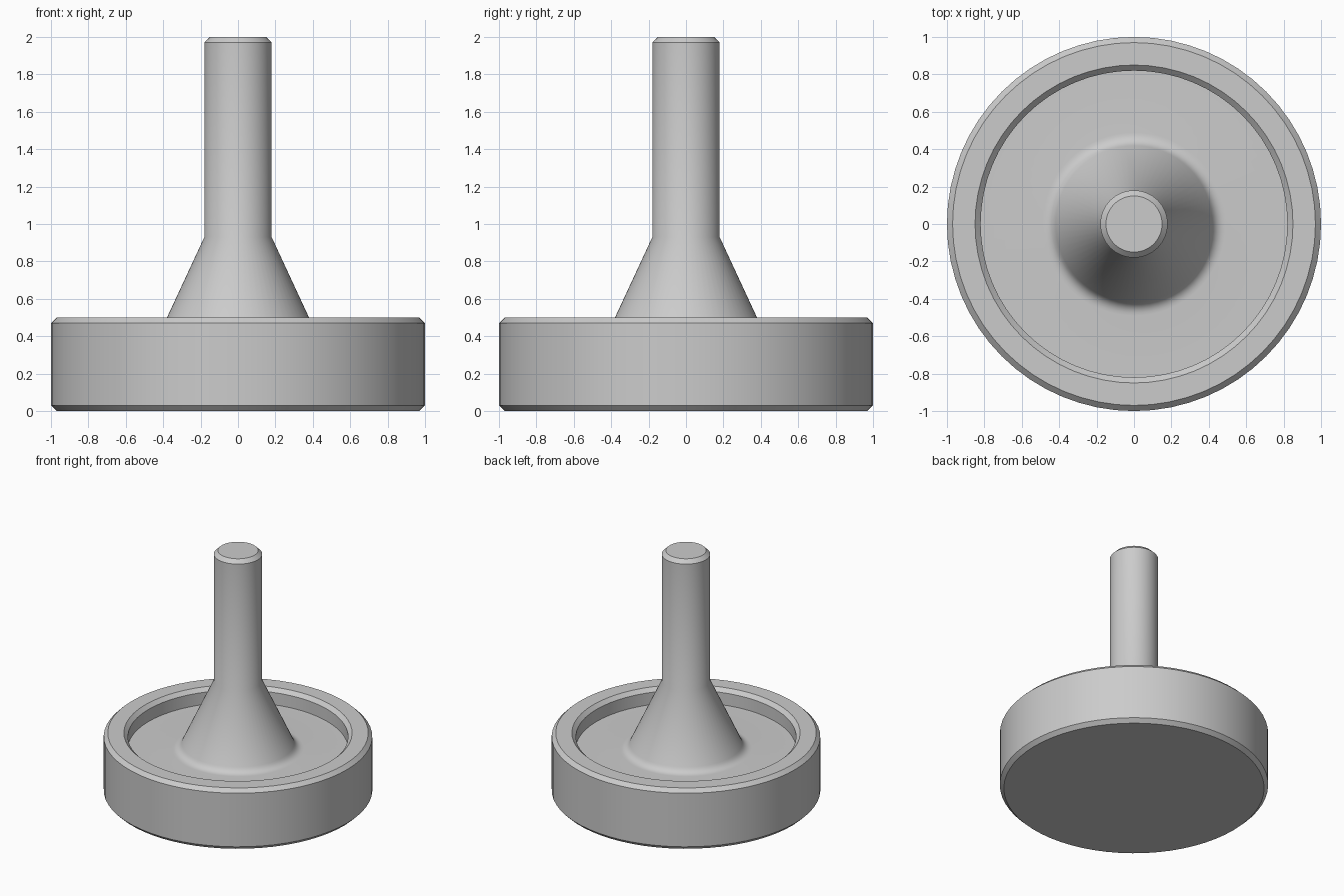
import bpy
import bmesh
import math
from mathutils import Vector

if "Cube" in bpy.data.objects:
    bpy.data.objects.remove(bpy.data.objects["Cube"], do_unlink=True)

SEGMENTS = 64
CHAMFER = 0.03
HEIGHT = 2.0
BASE_R, RIM_Z = 1.0, 0.5
RECESS_R, FLOOR_Z = 0.82, 0.37
CONE_R, CONE_TOP = 0.44, 0.93
STEM_R = 0.18
FILLET = 0.05

# Single grey finish
grey = bpy.data.materials.new("plain_grey")
grey.use_nodes = True
colour = (0.6, 0.6, 0.6, 1.0)
grey.diffuse_color = colour
grey.node_tree.nodes["Principled BSDF"].inputs["Base Color"].default_value = colour


def fillet(corner, before, after, size, steps=6):
    """Rounded corner between two straight profile edges."""
    corner, before, after = Vector(corner), Vector(before), Vector(after)
    start = corner + (before - corner).normalized() * size
    end = corner + (after - corner).normalized() * size
    points = []
    for i in range(steps + 1):
        t = i / steps
        points.append(tuple(start * (1 - t) ** 2 + corner * 2 * t * (1 - t) + end * t * t))
    return points


def lathe(name, profile, material):
    """Turn a closed radius/height profile about the z axis."""
    bm = bmesh.new()
    verts = [bm.verts.new((r, 0, z)) for r, z in profile]
    edges = [bm.edges.new(pair) for pair in zip(verts, verts[1:])]
    bmesh.ops.spin(bm, geom=verts + edges, cent=(0, 0, 0), axis=(0, 0, 1),
                   angle=math.tau, steps=SEGMENTS, use_merge=True)
    bmesh.ops.remove_doubles(bm, verts=bm.verts, dist=0.0001)
    bmesh.ops.recalc_face_normals(bm, faces=bm.faces)
    mesh = bpy.data.meshes.new(name)
    bm.to_mesh(mesh)
    bm.free()
    mesh.materials.append(material)
    obj = bpy.data.objects.new(name, mesh)
    bpy.context.collection.objects.link(obj)
    bpy.ops.object.select_all(action="DESELECT")
    obj.select_set(True)
    bpy.context.view_layer.objects.active = obj
    bpy.ops.object.shade_smooth_by_angle(angle=math.radians(30))
    return obj


# Chamfered base, recessed dish, flared foot and stem in one turned piece
base = [(0, 0), (BASE_R - CHAMFER, 0), (BASE_R, CHAMFER),
        (BASE_R, RIM_Z - CHAMFER), (BASE_R - CHAMFER, RIM_Z)]
dish = [(RECESS_R + CHAMFER, RIM_Z), (RECESS_R, RIM_Z - CHAMFER), (RECESS_R, FLOOR_Z)]
foot = fillet((CONE_R, FLOOR_Z), (RECESS_R, FLOOR_Z), (STEM_R, CONE_TOP), FILLET)
stem = [(STEM_R, CONE_TOP), (STEM_R, HEIGHT - CHAMFER),
        (STEM_R - CHAMFER, HEIGHT), (0, HEIGHT)]
lathe("stemmed_base", base + dish + foot + stem, grey)
